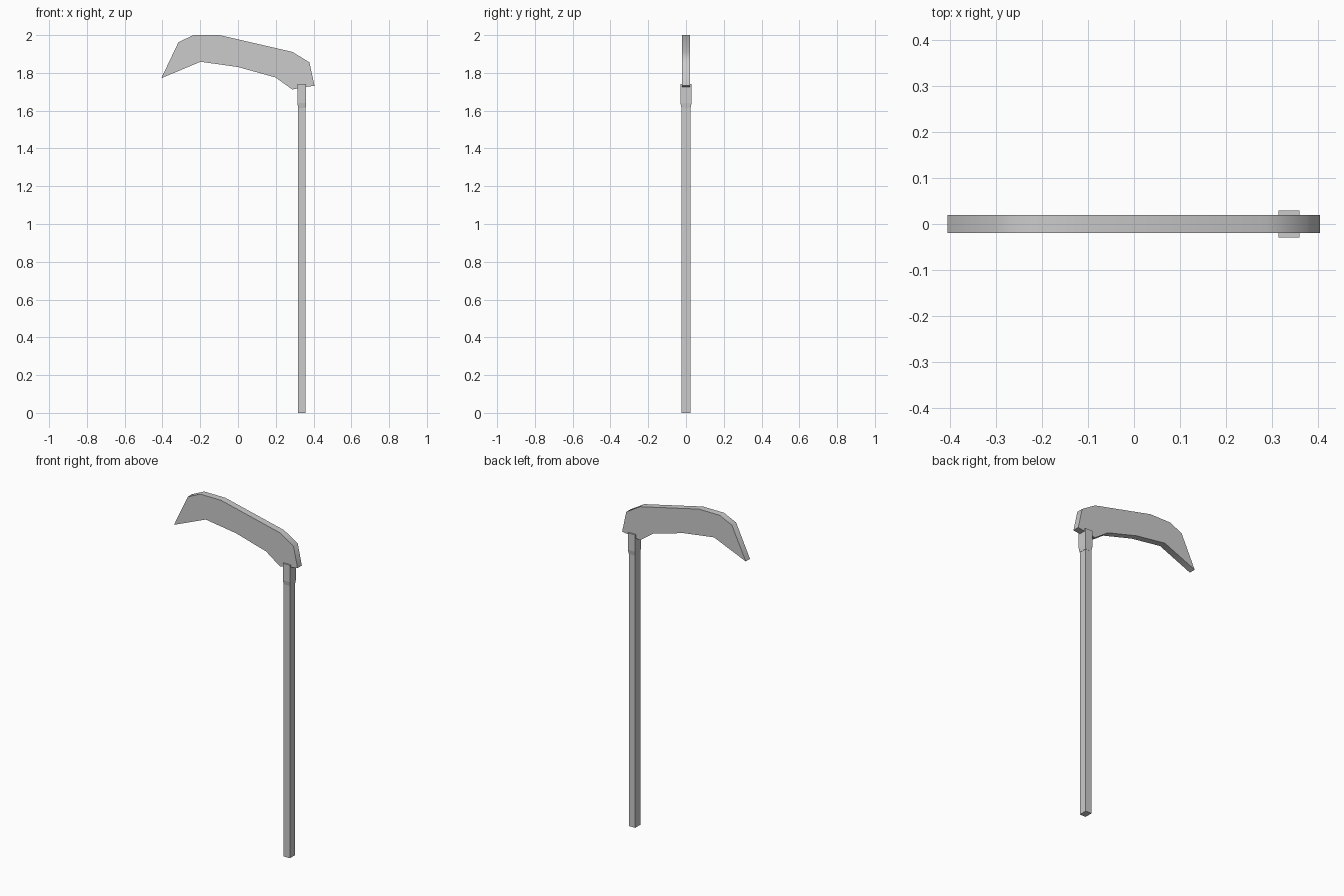
import bpy, bmesh

if "Cube" in bpy.data.objects:
    bpy.data.objects.remove(bpy.data.objects["Cube"])

def make(name, bm):
    bmesh.ops.recalc_face_normals(bm, faces=bm.faces)
    me = bpy.data.meshes.new(name)
    bm.to_mesh(me)
    bm.free()
    ob = bpy.data.objects.new(name, me)
    bpy.context.collection.objects.link(ob)
    return ob

def square_loft(name, cx, sections):
    """Stack rectangular sections (z, half width x, half depth y) and cap the ends."""
    bm = bmesh.new()
    rings = [[bm.verts.new((cx + sx * hx, sy * hy, z))
              for sx, sy in ((-1, -1), (1, -1), (1, 1), (-1, 1))]
             for z, hx, hy in sections]
    for a, b in zip(rings, rings[1:]):
        for i in range(4):
            j = (i + 1) % 4
            bm.faces.new((a[i], a[j], b[j], b[i]))
    bm.faces.new(rings[0][::-1])
    bm.faces.new(rings[-1])
    return make(name, bm)

# Blade: curved outline extruded through its thickness
outline = [(-0.406, 1.772), (-0.315, 1.963), (-0.235, 2.0), (-0.098, 2.0),
           (0.288, 1.911), (0.378, 1.856), (0.405, 1.732), (0.288, 1.712),
           (0.198, 1.776), (0.0, 1.831), (-0.198, 1.859)]
# heel underside meets the collar and steps up to the rear corner
outline[7:7] = [(0.338, 1.722)]
T = 0.02
bm = bmesh.new()
face = bm.faces.new([bm.verts.new((x, -T, z)) for x, z in outline])
ext = bmesh.ops.extrude_face_region(bm, geom=[face], use_keep_orig=True)
bmesh.ops.translate(bm, vec=(0, 2 * T, 0),
                    verts=[v for v in ext["geom"] if isinstance(v, bmesh.types.BMVert)])
blade = make("blade", bm)

# Smooth the rim, keep the side edges sharp
bpy.context.view_layer.objects.active = blade
blade.select_set(True)
bpy.ops.object.shade_smooth_by_angle(angle=0.87)

# Shaft and the thicker collar that clasps the blade
square_loft("shaft", 0.337, [(0, 0.02, 0.024), (1.62, 0.02, 0.024)])
square_loft("collar", 0.338, [(1.615, 0.0205, 0.0245), (1.64, 0.023, 0.029), (1.74, 0.023, 0.029)])
